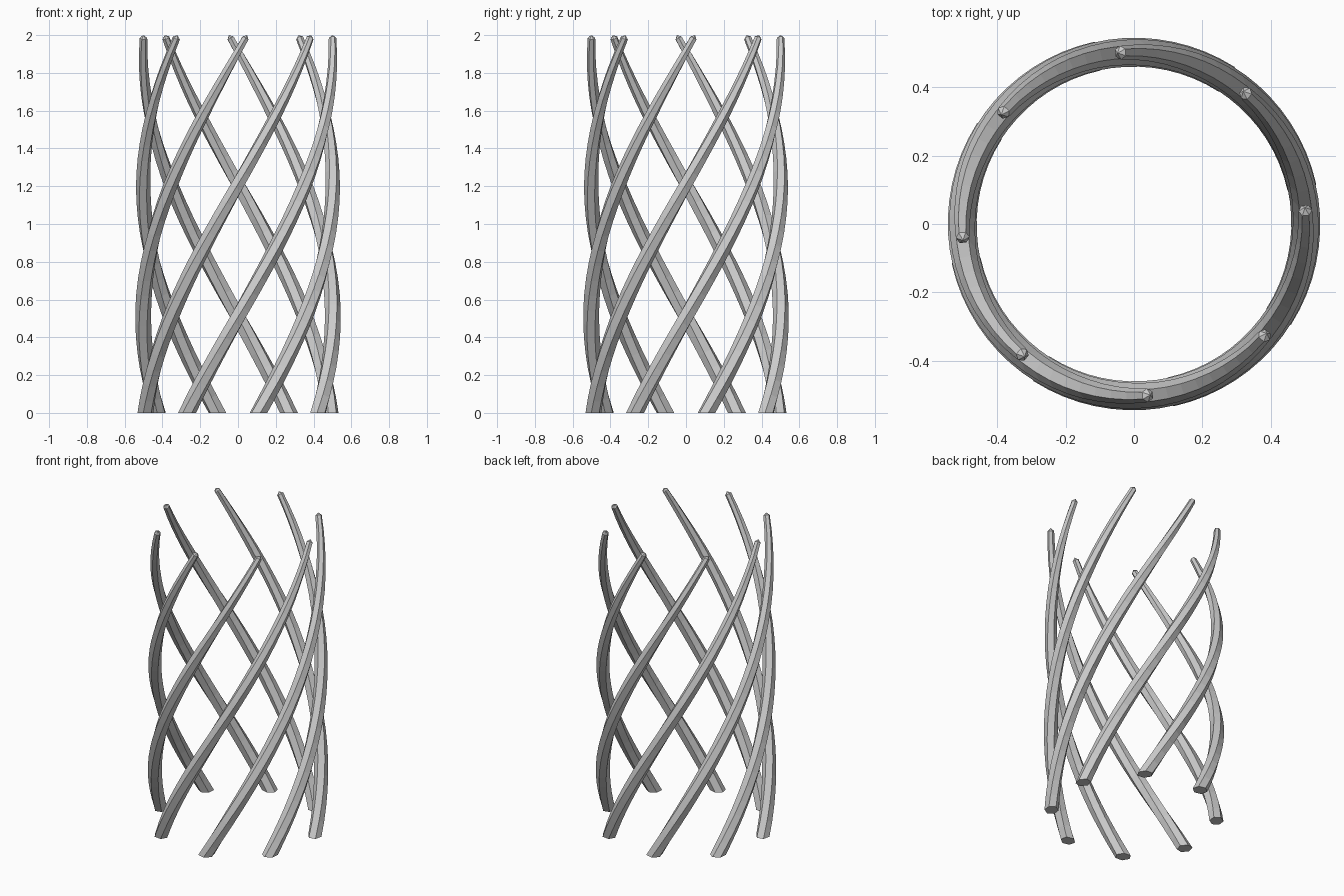
import bpy, bmesh, math
from mathutils import Vector

if "Cube" in bpy.data.objects:
    bpy.data.objects.remove(bpy.data.objects["Cube"])

STRANDS, RADIUS, TOP = 8, 0.502, 1.985
START, TWIST = math.radians(12.5), math.radians(64)   # start angle, turn per unit height
SIDES, RINGS = 6, 26
THICK = [(0, .043), (.6, .042), (1.2, .038), (1.6, .031), (1.985, .020)]


def thickness(z):
    for (a, ra), (b, rb) in zip(THICK, THICK[1:]):
        if z <= b:
            return ra + (rb - ra) * (z - a) / (b - a)
    return THICK[-1][1]


def strand(index):
    bm = bmesh.new()
    rings = []
    for i in range(RINGS):
        z = TOP * i / (RINGS - 1)
        a = START + math.tau * index / STRANDS + TWIST * z
        out = Vector((math.cos(a), math.sin(a), 0))
        tangent = Vector((-out.y * RADIUS * TWIST, out.x * RADIUS * TWIST, 1)).normalized()
        side = tangent.cross(out)
        centre = out * RADIUS + Vector((0, 0, z))
        r = thickness(z)
        ring = []
        for k in range(SIDES):
            t = math.tau * k / SIDES
            p = centre + (out * math.cos(t) + side * math.sin(t)) * r
            if i == 0:                       # flat foot on the ground
                p -= tangent * (p.z / tangent.z)
            ring.append(bm.verts.new(p))
        rings.append(ring)
    for lo, hi in zip(rings, rings[1:]):
        for k in range(SIDES):
            n = (k + 1) % SIDES
            bm.faces.new((lo[k], lo[n], hi[n], hi[k]))
    bm.faces.new(rings[0][::-1])
    # pointed tip
    tip = bm.verts.new(centre + tangent * 0.017)
    for k in range(SIDES):
        bm.faces.new((rings[-1][k], rings[-1][(k + 1) % SIDES], tip))
    bmesh.ops.recalc_face_normals(bm, faces=bm.faces)
    mesh = bpy.data.meshes.new("twisted_strand")
    bm.to_mesh(mesh)
    bm.free()
    obj = bpy.data.objects.new(f"twisted_strand_{index + 1}", mesh)
    bpy.context.collection.objects.link(obj)


for s in range(STRANDS):
    strand(s)
